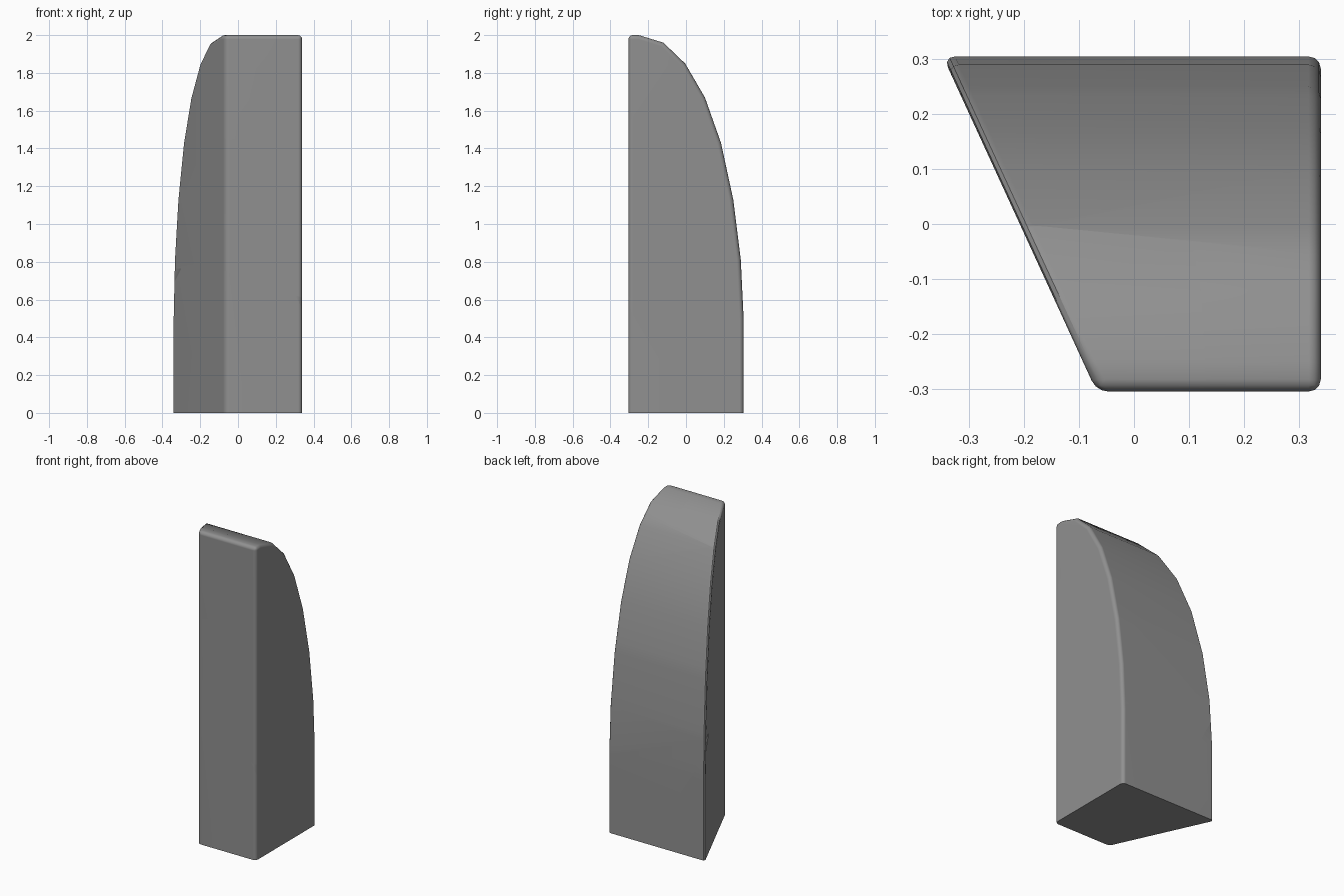
import bpy, bmesh, math
from mathutils import Vector
from mathutils.geometry import normal as plane_normal

if "Cube" in bpy.data.objects:
    bpy.data.objects.remove(bpy.data.objects["Cube"])

# Side profile (y, z): flat front, arched back
PROFILE = [(-0.305, 0), (-0.305, 2.0), (-0.25, 2.0), (-0.12, 1.96), (-0.005, 1.85),
           (0.1, 1.67), (0.185, 1.43), (0.25, 1.13), (0.29, 0.81), (0.305, 0.5), (0.305, 0)]
RIGHT = 0.34


def split(bm, points):
    """Cut a solid along the plane through three points; return (upper, lower)."""
    no = plane_normal([Vector(p) for p in points])
    if no.z < 0:
        no.negate()
    halves = []
    for side in (1, -1):
        part = bm.copy()
        cut = bmesh.ops.bisect_plane(part, geom=part.verts[:] + part.edges[:] + part.faces[:],
                                     plane_co=points[0], plane_no=no * -side, clear_outer=True)
        rim = [g for g in cut["geom_cut"] if isinstance(g, bmesh.types.BMEdge)]
        bmesh.ops.edgeloop_fill(part, edges=rim)
        bmesh.ops.recalc_face_normals(part, faces=part.faces[:])
        halves.append(part)
    bm.free()
    return halves


# Extrude the profile across x
body = bmesh.new()
face = body.faces.new([body.verts.new((RIGHT, y, z)) for y, z in PROFILE])
ext = bmesh.ops.extrude_face_region(body, geom=[face])
moved = [g for g in ext["geom"] if isinstance(g, bmesh.types.BMVert)]
bmesh.ops.translate(body, verts=moved, vec=(-1.0, 0, 0))
bmesh.ops.recalc_face_normals(body, faces=body.faces[:])

# Slice the left side with a slanted vertical plane
a, b = Vector((-0.348, 0.305, 0)), Vector((-0.068, -0.305, 0))
along = b - a
cut = bmesh.ops.bisect_plane(body, geom=body.verts[:] + body.edges[:] + body.faces[:],
                             plane_co=a, plane_no=(along.y, -along.x, 0), clear_outer=True)
bmesh.ops.edgeloop_fill(body, edges=[g for g in cut["geom_cut"]
                                     if isinstance(g, bmesh.types.BMEdge)])
bmesh.ops.recalc_face_normals(body, faces=body.faces[:])

# Round every sharp edge except the ones on the ground
sharp = [e for e in body.edges if e.calc_face_angle(0) > 0.6
         and any(v.co.z > 0.001 for v in e.verts)]
bmesh.ops.bevel(body, geom=sharp, offset=0.022, offset_type="OFFSET",
                segments=3, profile=0.5, affect="EDGES")

# Crack the pillar into tightly fitting fragments
upper, base = split(body, [(0.34, -0.305, 0.61), (-0.06, -0.305, 0.75), (0.34, 0.27, 0.53)])
upper, middle = split(upper, [(0.34, -0.305, 1.05), (-0.07, -0.305, 1.05), (0.34, 0.23, 1.2)])
crown, shaft = split(upper, [(0.34, -0.305, 1.535), (0.02, -0.305, 1.46), (0.34, -0.1, 1.83)])
crown_right, crown_left = split(crown, [(0.02, -0.305, 1.46), (0.13, -0.305, 2.0), (0.13, -0.23, 2.0)])
base_back, base_front = split(base, [(0.34, -0.305, 0.56), (0.34, 0.03, 0), (0.06, 0.305, 0)])
base_right, base_left = split(base_front, [(-0.05, -0.305, 0.75), (0.04, -0.305, 0), (0.15, 0.15, 0)])

# Dark stone
stone = bpy.data.materials.new("dark_stone")
stone.diffuse_color = (0.28, 0.28, 0.28, 1)
stone.use_nodes = True
stone.node_tree.nodes["Principled BSDF"].inputs["Base Color"].default_value = stone.diffuse_color

for name, bm in {"crown_right": crown_right, "crown_left": crown_left, "shaft": shaft,
                 "middle": middle, "base_back": base_back, "base_right": base_right,
                 "base_left": base_left}.items():
    mesh = bpy.data.meshes.new("pillar_" + name)
    bm.to_mesh(mesh)
    bm.free()
    mesh.shade_smooth()
    mesh.set_sharp_from_angle(angle=math.radians(32))
    mesh.materials.append(stone)
    obj = bpy.data.objects.new("pillar_" + name, mesh)
    bpy.context.collection.objects.link(obj)
    obj.modifiers.new("flat_sides", "WEIGHTED_NORMAL").keep_sharp = True
